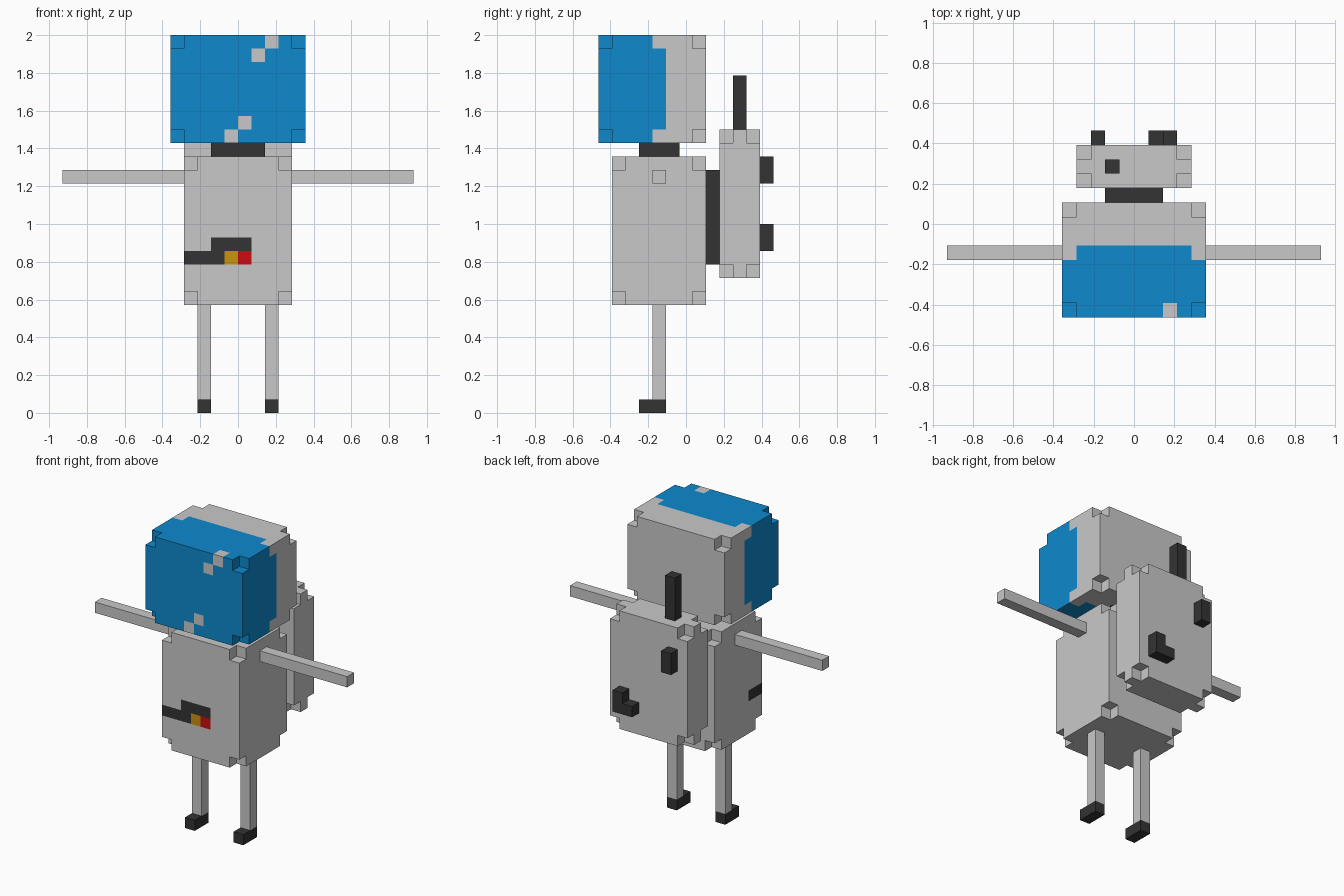
import bpy, bmesh, math

if "Cube" in bpy.data.objects:
    bpy.data.objects.remove(bpy.data.objects["Cube"])

U = 1 / 14  # edge length of one cube


def srgb(h):
    vals = [int(h[i:i + 2], 16) / 255 for i in (0, 2, 4)]
    return [c / 12.92 if c <= 0.04045 else ((c + 0.055) / 1.055) ** 2.4 for c in vals] + [1]


COLOURS = {"light_grey": "c9c9ca", "blue": "0e8ace", "charcoal": "333333",
           "orange": "cb930f", "red": "cc0c10"}
MATS = {}
for label, code in COLOURS.items():
    MATS[label] = bpy.data.materials.new(label)
    MATS[label].diffuse_color = srgb(code)


def finish(name, bm, colours):
    mesh = bpy.data.meshes.new(name)
    bm.to_mesh(mesh)
    bm.free()
    for c in colours:
        mesh.materials.append(MATS[c])
    bpy.context.collection.objects.link(bpy.data.objects.new(name, mesh))


def cells(x, y, z):
    return {(i, j, k) for i in range(*x) for j in range(*y) for k in range(*z)}


def notched(x, y, z):
    """Block of cubes with its eight corner cubes removed."""
    corners = {(i, j, k) for i in (x[0], x[1] - 1)
               for j in (y[0], y[1] - 1) for k in (z[0], z[1] - 1)}
    return cells(x, y, z) - corners


def build(name, filled, rule, colours):
    """Skin a set of cubes; the rule gives each cube its colour."""
    bm = bmesh.new()
    verts = {}

    def vert(p):
        if p not in verts:
            verts[p] = bm.verts.new((p[0] * U, (p[1] - 6.5) * U, p[2] * U))
        return verts[p]

    for c in sorted(filled):
        for axis in range(3):
            for side in (0, 1):
                n = list(c)
                n[axis] += 2 * side - 1
                if tuple(n) in filled:
                    continue
                a, b = (axis + 1) % 3, (axis + 2) % 3
                quad = []
                for da, db in ((0, 0), (1, 0), (1, 1), (0, 1)):
                    p = list(c)
                    p[axis] += side
                    p[a] += da
                    p[b] += db
                    quad.append(vert(tuple(p)))
                face = bm.faces.new(quad if side else quad[::-1])
                face.material_index = colours.index(rule(c))
    # merge flat regions of one colour
    bmesh.ops.dissolve_limit(bm, angle_limit=math.radians(1), verts=bm.verts[:],
                             edges=bm.edges[:], delimit={'MATERIAL'})
    finish(name, bm, colours)


def plain(name, filled, colour):
    build(name, filled, lambda c: colour, [colour])


# Helmet: blue front half with glints
GLINTS = {(2, 0, 27), (1, 0, 26), (0, 0, 21), (-1, 0, 20)}


def helmet_colour(c):
    i, j, k = c
    edge = i in (-5, 4) and k not in (20, 27) or k in (20, 27)
    rim = i in (-5, 4) and k in (20, 27)
    if c in GLINTS:
        return "light_grey"
    return "blue" if j < (4 if rim else 5) else "light_grey"


def helmet_rule(c):
    return helmet_colour(c)


build("helmet", notched((-5, 5), (0, 8), (20, 28)), helmet_rule, ["light_grey", "blue"])
plain("neck", cells((-2, 2), (3, 6), (19, 20)), "charcoal")


# Torso: control strip and two buttons on the front, wrapping one side
def torso_rule(c):
    i, j, k = c
    if j == 1 and k == 11 and i in (-1, 0):
        return "orange" if i == -1 else "red"
    strip = j == 1 and (k == 11 and i < -1 or k == 12 and -2 <= i < 1)
    wrap = i == -4 and k == 11 and j < 3
    return "charcoal" if strip or wrap else "light_grey"


build("torso", notched((-4, 4), (1, 8), (8, 19)), torso_rule,
      ["light_grey", "charcoal", "orange", "red"])

# Limbs, mirrored left and right
for side, arm, leg in (("left", (-13, -4), (-3, -2)), ("right", (4, 13), (2, 3))):
    plain(side + "_arm", cells(arm, (4, 5), (17, 18)), "light_grey")
    plain(side + "_leg", cells(leg, (4, 5), (1, 8)), "light_grey")
    plain(side + "_foot", cells(leg, (3, 5), (0, 1)), "charcoal")

# Backpack with mount, antenna and rear fittings
plain("backpack_mount", cells((-2, 2), (8, 9), (11, 18)), "charcoal")
plain("backpack", notched((-4, 4), (9, 12), (10, 21)), "light_grey")
plain("antenna", cells((-2, -1), (10, 11), (21, 25)), "charcoal")
plain("upper_knob", cells((-3, -2), (12, 13), (17, 19)), "charcoal")
plain("lower_valve", cells((2, 3), (12, 13), (12, 14)) | {(1, 12, 12)}, "charcoal")

for m in bpy.data.materials:
    if m.users and not m.is_grease_pencil:
        m.use_nodes = True
        m.node_tree.nodes["Principled BSDF"].inputs["Base Color"].default_value = m.diffuse_color
